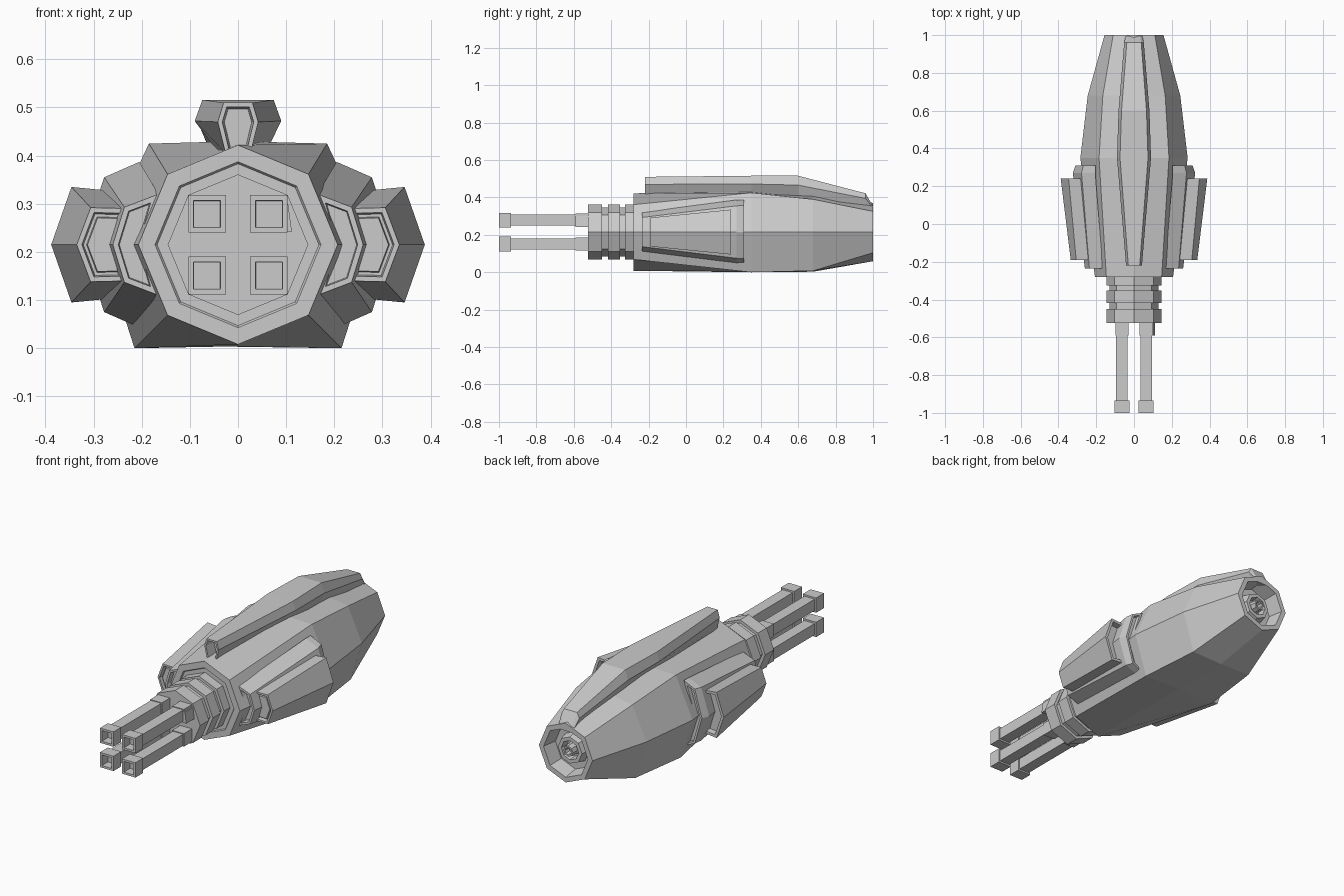
import bpy, bmesh
from math import sin, cos, pi

if "Cube" in bpy.data.objects:
    bpy.data.objects.remove(bpy.data.objects["Cube"])

CZ = 0.215  # height of the long axis


def octagon(r, cx=0, cz=CZ):
    return [(cx + r * sin(i * pi / 4), cz + r * cos(i * pi / 4)) for i in range(8)]


def square(h, cx, cz):
    return [(cx - h, cz - h), (cx + h, cz - h), (cx + h, cz + h), (cx - h, cz + h)]


def mirrored(half):
    """Close a right-hand half outline (top to bottom) across x = 0."""
    return half + [(-x, z) for x, z in reversed(half) if x > 1e-6]


def loft(name, rings, front=(), back=()):
    """Skin (y, outline) sections; front/back are (inset, push-in) steps on the caps."""
    bm = bmesh.new()
    loops = [[bm.verts.new((x, y, z)) for x, z in pts] for y, pts in rings]
    n = len(loops[0])
    for a, b in zip(loops, loops[1:]):
        for i in range(n):
            bm.faces.new((a[i], a[(i + 1) % n], b[(i + 1) % n], b[i]))
    caps = bm.faces.new(loops[0]), bm.faces.new(loops[-1])
    bmesh.ops.recalc_face_normals(bm, faces=bm.faces[:])
    for face, steps, sign in ((caps[0], front, 1), (caps[1], back, -1)):
        for inset, push in steps:
            bmesh.ops.inset_region(bm, faces=[face], thickness=inset, use_even_offset=True)
            for v in face.verts:
                v.co.y += sign * push
    me = bpy.data.meshes.new(name)
    bm.to_mesh(me)
    bm.free()
    ob = bpy.data.objects.new(name, me)
    bpy.context.collection.objects.link(ob)
    return ob


# Main hull with stepped front plate and hollow tail
loft("hull", [
    (-0.28, octagon(0.207)),
    (0.35, mirrored([(0, 0.43), (0.185, 0.425), (0.284, CZ), (0.215, 0.0), (0, 0.004)])),
    (0.68, mirrored([(0, 0.415), (0.165, 0.39), (0.245, CZ), (0.18, 0.008), (0, 0.003)])),
    (1.0, octagon(0.156)),
], front=[(0.032, 0), (0.004, 0.006)], back=[(0.025, 0), (0.012, 0.08)])

# Tail nozzle inside the recess
loft("tail_nozzle", [(0.90, octagon(0.085)), (0.965, octagon(0.07))],
     back=[(0.018, 0), (0.004, 0.04)])
loft("tail_core", [(0.90, octagon(0.035)), (0.98, octagon(0.028))],
     back=[(0.008, 0.0), (0.003, 0.03)])

# Top spine with an open front
def spine(y, top, zt, mid, zm, low, zl):
    return y, mirrored([(top, zt), (mid, zm), (low, zl)])


loft("top_spine", [
    spine(-0.22, 0.030, 0.510, 0.042, 0.470, 0.026, 0.405),
    spine(0.35, 0.074, 0.516, 0.090, 0.472, 0.040, 0.405),
    spine(0.60, 0.066, 0.516, 0.082, 0.466, 0.042, 0.375),
    spine(0.96, 0.038, 0.422, 0.052, 0.395, 0.034, 0.335),
    spine(1.00, 0.032, 0.352, 0.044, 0.343, 0.030, 0.330),
], front=[(0.009, 0), (0.004, 0.06)])

# Side pods on their mounting flanges, left and right
def chevron(s, outer, zo, tip, inner, zi, notch):
    half = [(outer, zo), (tip, 0), (outer, -zo), (inner, -zi), (notch, 0), (inner, zi)]
    return [(s * x, CZ + z) for x, z in half]


for side, s in (("right", 1), ("left", -1)):
    loft(side + "_pod_flange", [
        (-0.235, chevron(s, 0.236, 0.078, 0.260, 0.165, 0.105, 0.195)),
        (0.27, chevron(s, 0.278, 0.140, 0.324, 0.205, 0.172, 0.260)),
        (0.31, chevron(s, 0.268, 0.143, 0.310, 0.205, 0.172, 0.260)),
    ], front=[(0.011, 0), (0.002, 0.03)], back=[(0.011, 0), (0.002, 0.02)])
    loft(side + "_pod", [
        (-0.19, chevron(s, 0.306, 0.077, 0.335, 0.225, 0.075, 0.240)),
        (0.24, chevron(s, 0.346, 0.120, 0.388, 0.265, 0.112, 0.295)),
    ], front=[(0.010, 0), (0.003, 0.02), (0.006, 0), (0.002, -0.012)],
       back=[(0.014, 0), (0.003, 0.03)])

# Neck: core with three raised rings
loft("neck_core", [(-0.50, octagon(0.130)), (-0.26, octagon(0.130))])
for i, (y0, y1) in enumerate(((-0.523, -0.45), (-0.417, -0.353), (-0.325, -0.27))):
    loft(f"neck_ring_{i + 1}", [(y0, octagon(0.146)), (y1, octagon(0.146))])

# Four square barrels with collars and hollow muzzles
for cx in (-0.064, 0.064):
    for cz in (0.151, 0.279):
        loft("barrel", [(-0.95, square(0.030, cx, cz)), (-0.50, square(0.030, cx, cz))])
        loft("barrel_collar", [(-0.59, square(0.034, cx, cz)), (-0.50, square(0.034, cx, cz))])
        loft("muzzle", [(-1.0, square(0.039, cx, cz)), (-0.935, square(0.039, cx, cz))],
             front=[(0.011, 0), (0.001, 0.055)])

# Small plate beside the upper right barrel
loft("barrel_side_plate", [(y, [(0.09, 0.242), (0.112, 0.242), (0.104, 0.30), (0.09, 0.30)])
                           for y in (-0.59, -0.51)])
